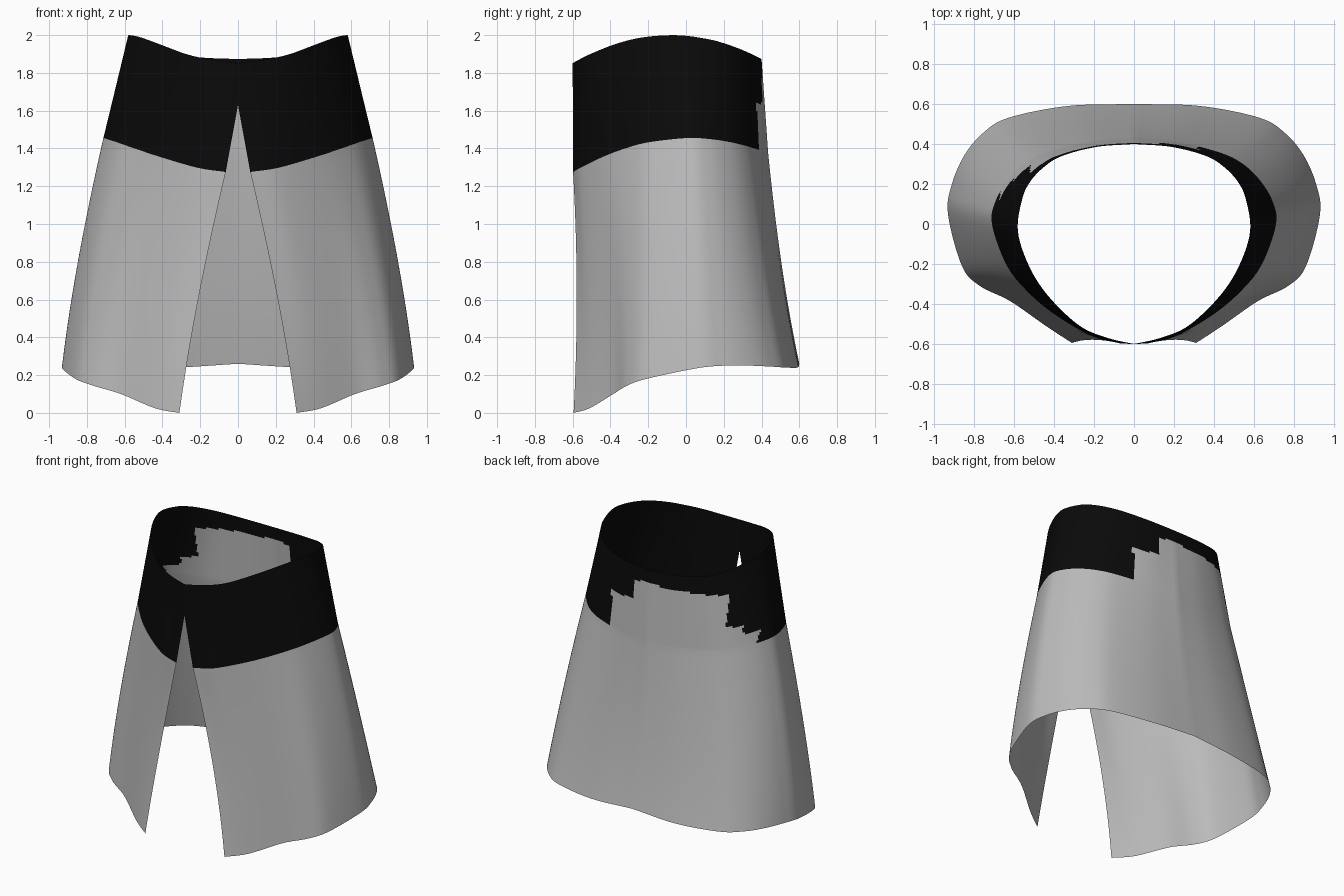
import bpy
import bmesh
from mathutils import Vector

default_cube = bpy.data.objects.get("Cube")
if default_cube:
    bpy.data.objects.remove(default_cube, do_unlink=True)


def make_material(name, value):
    material = bpy.data.materials.new(name)
    material.use_nodes = True
    colour = (value, value, value, 1)
    material.diffuse_color = colour
    material.node_tree.nodes["Principled BSDF"].inputs["Base Color"].default_value = colour
    return material


def smooth_curve(points, steps):
    """Sample a Catmull-Rom curve running through the points."""
    padded = [2 * points[0] - points[1], *points, 2 * points[-1] - points[-2]]
    samples = []
    for before, start, end, after in zip(padded, padded[1:], padded[2:], padded[3:]):
        for step in range(steps):
            t = step / steps
            samples.append(start + 0.5 * t * (end - before
                           + t * (2 * before - 5 * start + 4 * end - after
                           + t * (3 * (start - end) + after - before))))
    samples.append(points[-1].copy())
    return samples


def waist_height(y):
    return 2 - 0.55 * (y + 0.08) ** 2


def band_height(y):
    return 1.455 - 0.47 * (y - 0.02) ** 2


# Half outlines from the front opening round to the centre back
hem_outline = [(.31, -.595, 0), (.44, -.51, .025), (.62, -.385, .10), (.77, -.31, .145),
               (.86, -.21, .18), (.93, .05, .235), (.91, .2, .25), (.85, .34, .25),
               (.76, .45, .245), (.63, .53, .24), (.33, .59, .24), (0, .6, .26)]
band_outline = [(.065, -.598), (.21, -.56), (.40, -.45), (.54, -.33), (.64, -.2), (.71, 0),
                (.69, .12), (.62, .23), (.53, .31), (.42, .36), (.22, .41), (0, .435)]
waist_outline = [(0, -.6), (.13, -.57), (.27, -.51), (.42, -.37), (.52, -.22), (.58, -.04),
                 (.56, .12), (.52, .21), (.45, .285), (.36, .34), (.19, .385), (0, .4)]

hem = [Vector(p) for p in hem_outline]
band = [Vector((x, y, band_height(y))) for x, y in band_outline]
waist = [Vector((x, y, waist_height(y))) for x, y in waist_outline]
# The front opening closes partway up the waistband
closing = [low.lerp(high, 0.617) for low, high in zip(band, waist)]
closing[0].x = 0

hem, band, closing, waist = [smooth_curve(ring, 8) for ring in (hem, band, closing, waist)]


def skirt_point(low, high, t):
    """Flare the skirt gently between the waistband and the hem."""
    point = low.lerp(high, t)
    bulge = 4 * t * (1 - t)
    point.x = point.x * (1 + 0.02 * bulge) + 0.02 * bulge * max(0, -point.y)
    point.y *= 1 - 0.03 * bulge
    return point


# Rows from hem to waist
rows = []
for i in range(24):
    rows.append([skirt_point(a, b, i / 24) for a, b in zip(hem, band)])
for lower, upper, count in ((band, closing, 21), (closing, waist, 13)):
    for i in range(count):
        rows.append([a.lerp(b, i / count) for a, b in zip(lower, upper)])
rows.append(waist)

# Skin one half, then mirror it
bm = bmesh.new()
grid = [[bm.verts.new(p) for p in row] for row in rows]
for row, above in zip(grid, grid[1:]):
    for a, b, c, d in zip(row, row[1:], above[1:], above):
        bm.faces.new((a, b, c, d))
bmesh.ops.mirror(bm, geom=bm.verts[:] + bm.edges[:] + bm.faces[:], axis='X', merge_dist=0.0005)
bmesh.ops.recalc_face_normals(bm, faces=bm.faces[:])

# Stepped cloth patch at the back: left limit, right limit, top height
back_patch = [(-.67, -.6, 1.52), (-.6, -.52, 1.57), (-.52, .13, 1.78), (.13, .32, 1.64)]
for face in bm.faces:
    face.smooth = True
    x, y, z = face.calc_center_median()
    in_band = z > band_height(y)
    in_patch = y > 0.08 and any(a < x < b and z < top for a, b, top in back_patch)
    face.material_index = int(in_band and not in_patch)

mesh = bpy.data.meshes.new("wrap_skirt")
bm.to_mesh(mesh)
bm.free()
mesh.materials.append(make_material("grey cloth", 0.5))
mesh.materials.append(make_material("black waistband", 0.003))
skirt = bpy.data.objects.new("wrap_skirt", mesh)
bpy.context.collection.objects.link(skirt)
